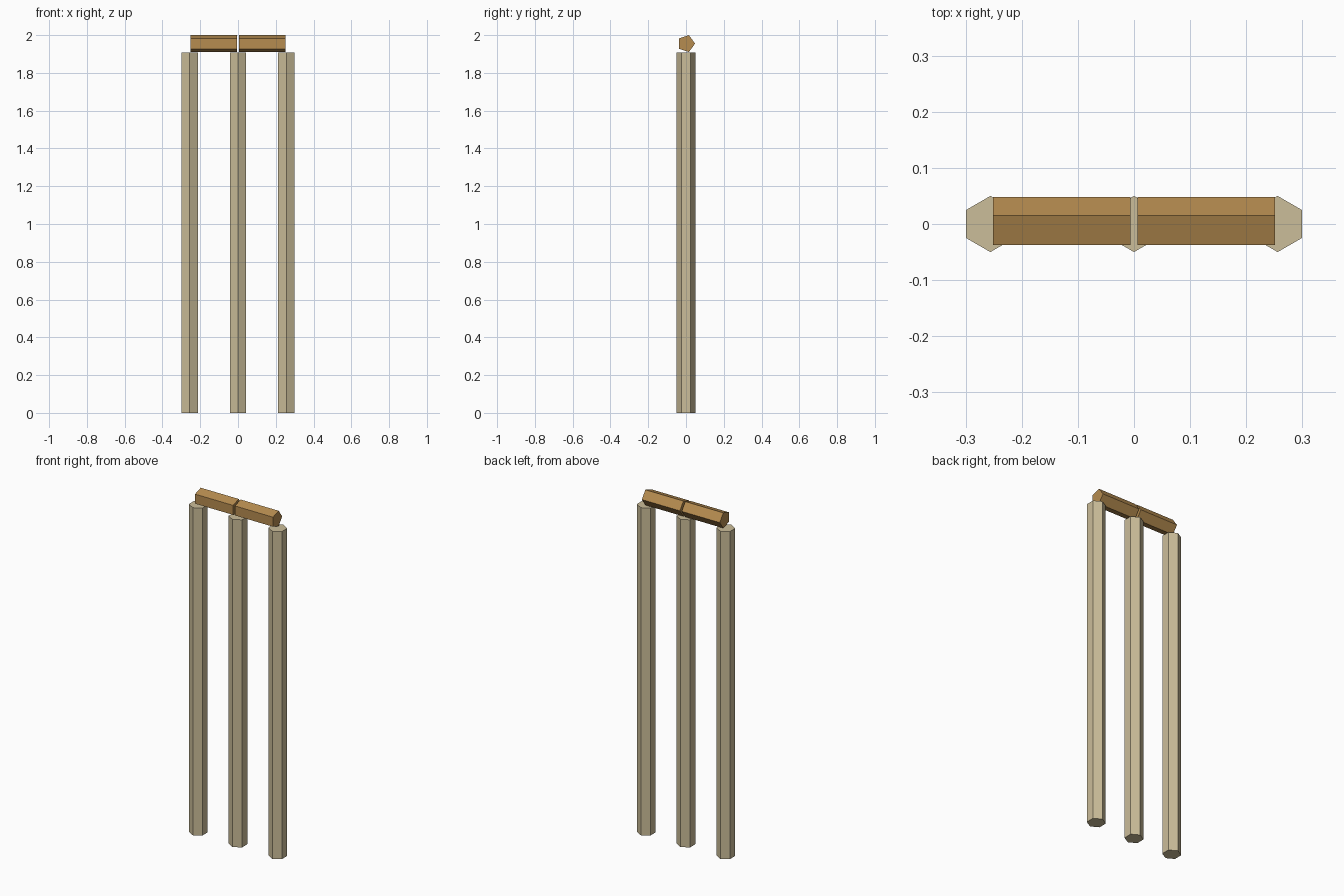
import bpy
import bmesh
from math import sin, cos, tau
from mathutils import Vector

cube = bpy.data.objects.get("Cube")
if cube:
    bpy.data.objects.remove(cube, do_unlink=True)


def make_material(name, color):
    mat = bpy.data.materials.new(name)
    mat.use_nodes = True
    mat.diffuse_color = color
    mat.node_tree.nodes["Principled BSDF"].inputs["Base Color"].default_value = color
    return mat


def make_prism(name, sides, radius, start, end, first, second, mat):
    """Flat-sided bar from start to end; a corner points along the first axis."""
    start, end, first, second = map(Vector, (start, end, first, second))
    bm = bmesh.new()
    rings = []
    for centre in (start, end):
        ring = []
        for i in range(sides):
            a = tau * i / sides
            ring.append(bm.verts.new(centre + radius * (cos(a) * first + sin(a) * second)))
        rings.append(ring)
        bm.faces.new(ring)
    for i in range(sides):
        j = (i + 1) % sides
        bm.faces.new((rings[0][i], rings[0][j], rings[1][j], rings[1][i]))
    bmesh.ops.recalc_face_normals(bm, faces=bm.faces)
    mesh = bpy.data.meshes.new(name)
    bm.to_mesh(mesh)
    bm.free()
    mesh.materials.append(mat)
    obj = bpy.data.objects.new(name, mesh)
    bpy.context.collection.objects.link(obj)
    return obj


pale_wood = make_material("pale_wood", (0.6, 0.51, 0.32, 1))
brown_wood = make_material("brown_wood", (0.47, 0.264, 0.08, 1))

X, Y, Z = (1, 0, 0), (0, 1, 0), (0, 0, 1)

# Three hexagonal upright posts
for side, x in (("right", -0.256), ("middle", 0), ("left", 0.256)):
    make_prism(side + "_post", 6, 0.05, (x, 0, 0), (x, 0, 1.907), Y, X, pale_wood)

# Two pentagonal crossbars resting on the posts
for side, s in (("right", -1), ("left", 1)):
    make_prism(side + "_crossbar", 5, 0.047, (s * 0.006, 0.001, 1.955),
               (s * 0.251, 0.001, 1.955), Y, Z, brown_wood)
